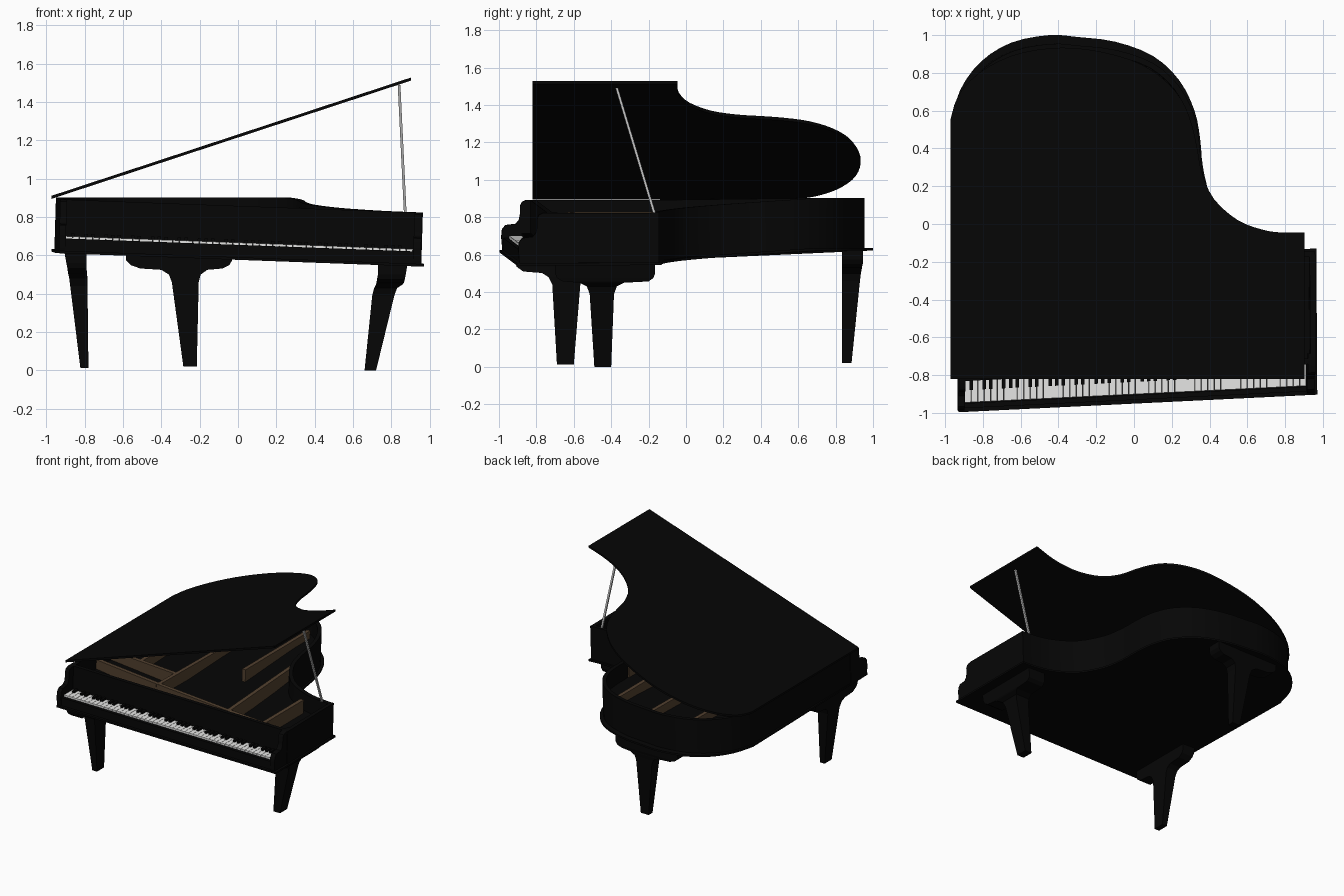
import bpy, bmesh, math
from mathutils import Vector

if "Cube" in bpy.data.objects:
    bpy.data.objects.remove(bpy.data.objects["Cube"])


def material(name, r, g, b):
    m = bpy.data.materials.new(name)
    m.diffuse_color = (r, g, b, 1)
    m.use_nodes = True
    m.node_tree.nodes["Principled BSDF"].inputs["Base Color"].default_value = m.diffuse_color
    return m


BLACK = material("black lacquer", 0.0018, 0.0018, 0.0018)
WHITE = material("key white", 0.82, 0.82, 0.81)
BROWN = material("frame brown", 0.085, 0.052, 0.028)
GREY = material("prop grey", 0.55, 0.55, 0.55)


def tilt(x, y, h):
    """The case sinks towards the right front and levels out at the tail."""
    w = min(1, max(0, (y + 0.16) / 0.86))
    z = (0.581 - 0.037 * x) * (1 - w) + 0.626 * w
    return (x + 0.03 * h, y, z + h)


def front(x):
    """The keyboard edge runs slightly askew."""
    return -0.951 + 0.049 * x


def build(name, lofts, mat, smooth=False):
    """Each loft is a list of equal-length rings, capped at both ends."""
    bm = bmesh.new()
    for rings in lofts:
        vs = [[bm.verts.new(p) for p in r] for r in rings]
        n = len(vs[0])
        for a, b in zip(vs, vs[1:]):
            for i in range(n):
                j = (i + 1) % n
                bm.faces.new((a[i], a[j], b[j], b[i]))
        bm.faces.new(vs[0][::-1])
        bm.faces.new(vs[-1])
    bmesh.ops.recalc_face_normals(bm, faces=bm.faces)
    me = bpy.data.meshes.new(name)
    bm.to_mesh(me)
    bm.free()
    me.materials.append(mat)
    ob = bpy.data.objects.new(name, me)
    bpy.context.collection.objects.link(ob)
    if smooth:
        bpy.ops.object.select_all(action='DESELECT')
        ob.select_set(True)
        bpy.context.view_layer.objects.active = ob
        bpy.ops.object.shade_smooth_by_angle(angle=math.radians(35))
    return ob


def ring(pts, h, warp=tilt):
    return [warp(x, y, h) for x, y in pts]


def curve(pts, n=3):
    """Catmull-Rom smoothing of an open path."""
    p = [Vector(q) for q in [pts[0]] + pts + [pts[-1]]]
    out = []
    for a, b, c, d in zip(p, p[1:], p[2:], p[3:]):
        for k in range(n):
            t = k / n
            out.append(tuple(0.5 * (2 * b + (c - a) * t + (2 * a - 5 * b + 4 * c - d) * t * t
                                    + (3 * b - a - 3 * c + d) * t ** 3)))
    return out + [pts[-1]]


def inset(pts, d):
    """Move a counter-clockwise outline inwards."""
    out = []
    for i, p in enumerate(pts):
        p = Vector(p)
        a = (p - Vector(pts[i - 1])).normalized()
        b = (Vector(pts[(i + 1) % len(pts)]) - p).normalized()
        na, nb = Vector((-a.y, a.x)), Vector((-b.y, b.x))
        out.append(tuple(p + (na + nb) * (d / max(0.4, 1 + na.dot(nb)))))
    return out


# Curved tail and bent side shared by the bottom board and the case
tail = curve([(0.965, -0.13), (0.85, -0.13), (0.7, -0.105), (0.53, -0.02), (0.41, 0.14), (0.365, 0.3),
              (0.35, 0.45), (0.32, 0.6), (0.24, 0.76), (0.1, 0.89), (-0.1, 0.965), (-0.3, 0.99),
              (-0.45, 1.0), (-0.65, 0.96), (-0.81, 0.86), (-0.92, 0.71), (-0.972, 0.53)])
left = [(-0.965, 0.3), (-0.955, 0.0), (-0.945, -0.3)]

# Bottom board
board = [(-0.93, front(-0.93)), (0.97, front(0.97))] + tail + left
build("bottom_board", [[ring(board, -0.004), ring(board, 0.01)]], BLACK, True)

# Hollow case with soundboard floor
case = inset([(-0.945, front(-0.945) + 0.15), (0.97, front(0.97) + 0.15)] + tail + left, 0.014)
case = [(x, y if y < 0.4 else 0.4 + (y - 0.4) * 0.945) for x, y in case]
inner = inset(case, 0.03)
build("case", [[ring(case, 0.005), ring(case, 0.277), ring(inner, 0.277), ring(inner, 0.14)]], BLACK, True)

# Cheeks at both ends of the keyboard
profile = [(0.015, 0.0), (0.008, 0.08), (0.012, 0.12), (0.03, 0.143), (0.085, 0.15), (0.102, 0.17), (0.108, 0.20),
           (0.108, 0.245), (0.118, 0.266), (0.14, 0.277), (0.22, 0.277), (0.22, 0.0)]
cheeks = [[[tilt(x, front(x) + d, h) for d, h in profile] for x in xs]
          for xs in ((-0.935, -0.9), (0.912, 0.952))]
build("cheeks", cheeks, BLACK, True)


def block(x0, x1, d0, d1, h0, h1):
    """Tilted box measured back from the keyboard edge."""
    pts = [(x0, front(x0) + d0), (x1, front(x1) + d0), (x1, front(x1) + d1), (x0, front(x0) + d1)]
    return [ring(pts, h0), ring(pts, h1)]


# Key bed and key slip
build("key_bed", [block(-0.91, 0.92, 0.025, 0.18, 0.0, 0.055),
                  block(-0.91, 0.92, 0.02, 0.046, 0.0, 0.074)], BLACK)

# Keys
step = 1.81 / 52
white, black = [], []
for i in range(52):
    x = -0.9 + i * step
    white.append(block(x + 0.001, x + step - 0.001, 0.05, 0.18, 0.05, 0.086))
    if i % 7 in (0, 2, 3, 5, 6) and i < 51:
        black.append(block(x + step - 0.009, x + step + 0.009, 0.115, 0.18, 0.07, 0.102))
build("white_keys", white, WHITE)
build("black_keys", black, BLACK)


# Inner frame: lattice of bars on the soundboard
def bar(a, b, w=0.03):
    a, b = Vector(a), Vector(b)
    d = (b - a).normalized()
    s = Vector((-d.y, d.x)) * w / 2
    pts = [tuple(p) for p in (a - s, b - s, b + s, a + s)]
    top = [(x, y, min(z, 0.828)) for x, y, z in ring(pts, 0.25)]
    return [ring(pts, 0.13), top]


bars = [((-0.9, -0.52), (-0.3, -0.61)), ((-0.3, -0.61), (0.38, -0.675)), ((0.38, -0.675), (0.87, -0.69)),
        ((-0.29, -0.62), (-0.26, 0.86)), ((0.38, -0.68), (0.33, 0.27)), ((0.7, -0.69), (0.7, -0.19)),
        ((-0.9, -0.33), (-0.29, -0.39)), ((-0.63, -0.36), (-0.6, 0.82)), ((0.08, -0.05), (0.08, 0.78))]
build("inner_frame", [bar(a, b) for a, b in bars], BROWN)

# Raised lid, hinged on the left
lid = [(-0.972, -0.82), (0.903, -0.82)] + curve(
    [(0.903, -0.045), (0.78, -0.045), (0.68, -0.03), (0.55, 0.02), (0.425, 0.13), (0.36, 0.27), (0.335, 0.4),
     (0.305, 0.53), (0.25, 0.66), (0.14, 0.78), (-0.02, 0.87), (-0.25, 0.925), (-0.45, 0.93), (-0.65, 0.89),
     (-0.82, 0.8), (-0.93, 0.68), (-0.972, 0.55)])


def lean(x, y, h):
    return (x, y, 0.896 + 0.329 * (x + 0.97) + h)


build("lid", [[ring(lid, 0.0, lean), ring(lid, 0.016, lean)]], BLACK, True)

# Lid prop
foot, head = Vector((0.872, -0.17, 0.825)), Vector((0.84, -0.37, 1.49))
square = [Vector((a * 0.007, b * 0.007, 0)) for a, b in ((-1, -1), (1, -1), (1, 1), (-1, 1))]
build("lid_prop", [[[p + s for s in square] for p in (foot, head)]], GREY)


# Legs: tapered posts flaring into long mounting blocks
def leg(name, rows):
    build(name, [[[(x0, y0, z), (x1, y0, z), (x1, y1, z), (x0, y1, z)]
                  for z, x0, x1, y0, y1 in rows]], BLACK)


leg("right_leg", [(0.0, 0.66, 0.72, -0.49, -0.40), (0.39, 0.70, 0.815, -0.515, -0.385),
                  (0.43, 0.71, 0.83, -0.53, -0.37), (0.45, 0.72, 0.86, -0.57, -0.33),
                  (0.457, 0.722, 0.865, -0.66, -0.20), (0.475, 0.725, 0.87, -0.69, -0.175),
                  (0.50, 0.73, 0.875, -0.70, -0.165), (0.56, 0.73, 0.885, -0.70, -0.165)])
leg("left_leg", [(0.012, -0.822, -0.78, -0.69, -0.60), (0.44, -0.875, -0.785, -0.715, -0.565),
                 (0.48, -0.88, -0.785, -0.735, -0.55), (0.502, -0.885, -0.787, -0.77, -0.52),
                 (0.51, -0.887, -0.788, -0.87, -0.42), (0.535, -0.89, -0.79, -0.905, -0.385),
                 (0.56, -0.895, -0.79, -0.915, -0.375), (0.615, -0.905, -0.79, -0.915, -0.375)])
leg("back_leg", [(0.02, -0.285, -0.215, 0.835, 0.885), (0.46, -0.345, -0.205, 0.835, 0.93),
                 (0.50, -0.36, -0.195, 0.835, 0.935), (0.525, -0.40, -0.16, 0.835, 0.94),
                 (0.532, -0.51, -0.08, 0.835, 0.94), (0.55, -0.56, -0.045, 0.835, 0.945),
                 (0.575, -0.585, -0.03, 0.835, 0.945), (0.63, -0.585, -0.03, 0.835, 0.945)])
